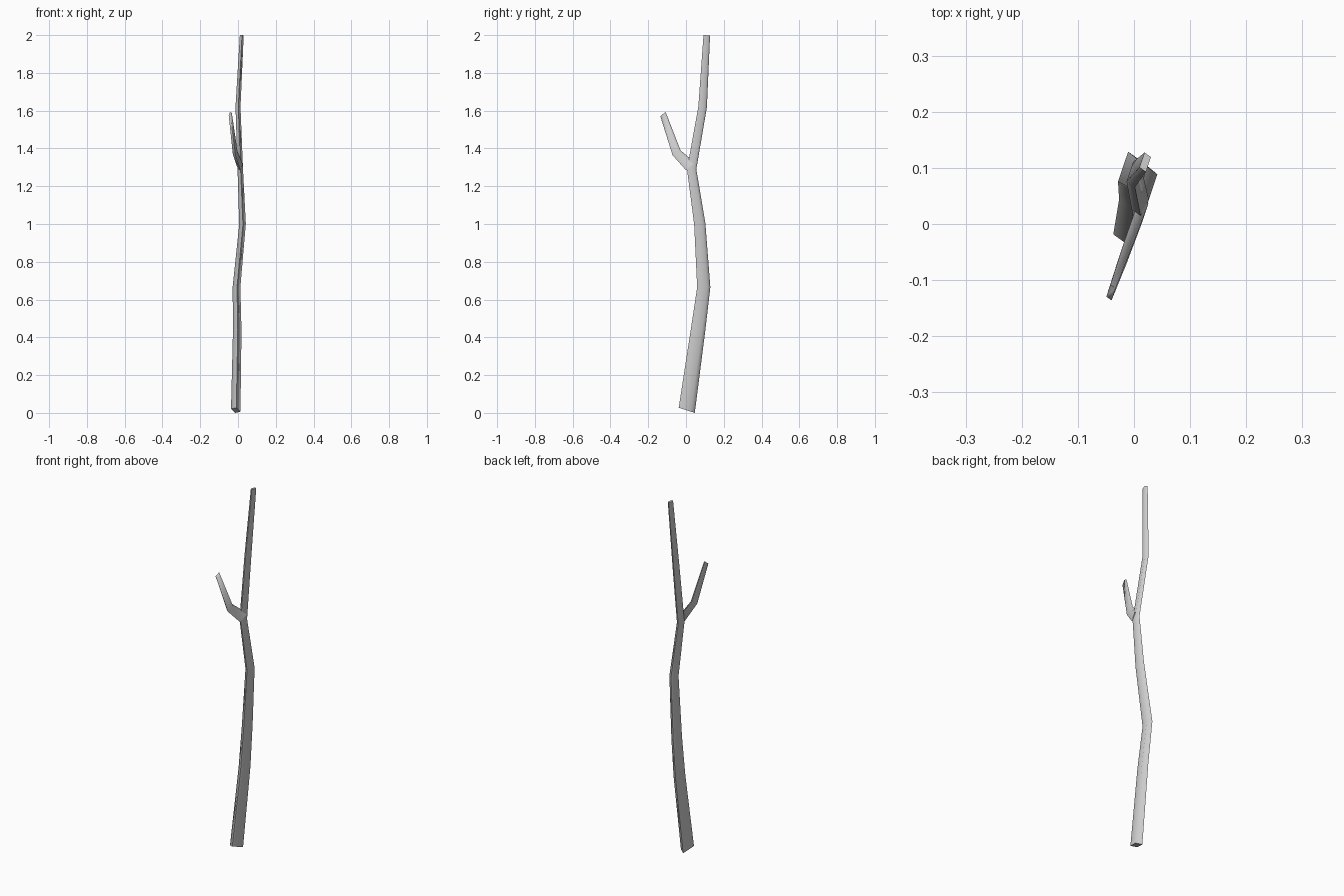
import bpy, bmesh, math
from mathutils import Vector

if "Cube" in bpy.data.objects:
    bpy.data.objects.remove(bpy.data.objects["Cube"])

# Slanted four-sided cross-section shared by trunk and branch
E1 = Vector((0.022, 0.065, 0))
E2 = Vector((0.028, -0.020, 0))
CORNERS = [(-E1 - E2) / 2, (-E1 + E2) / 2, (E1 + E2) / 2, (E1 - E2) / 2]


def limb(name, path):
    """Loft the section along (centre x, y, z, scale, tilt of z along y)."""
    bm = bmesh.new()
    rings = []
    for x, y, z, s, tilt in path:
        rings.append([bm.verts.new((x + c.x * s, y + c.y * s, z + c.y * s * tilt))
                      for c in CORNERS])
    for a, b in zip(rings, rings[1:]):
        for i in range(4):
            j = (i + 1) % 4
            bm.faces.new((a[i], a[j], b[j], b[i]))
    bm.faces.new(rings[0][::-1])
    bm.faces.new(rings[-1])
    bmesh.ops.recalc_face_normals(bm, faces=bm.faces)
    me = bpy.data.meshes.new(name)
    bm.to_mesh(me)
    bm.free()
    ob = bpy.data.objects.new(name, me)
    bpy.context.collection.objects.link(ob)
    bpy.ops.object.select_all(action='DESELECT')
    ob.select_set(True)
    bpy.context.view_layer.objects.active = ob
    bpy.ops.object.shade_smooth_by_angle(angle=math.radians(80))
    return ob


# Crooked main stem
limb("trunk", [
    (-0.012, 0.004, 0.0136, 1.0, -0.32),
    (-0.004, 0.064, 0.44, 0.90, -0.1),
    (-0.008, 0.094, 0.665, 0.82, 0.0),
    (0.024, 0.073, 1.00, 0.70, 0.1),
    (0.012, 0.030, 1.29, 0.58, 0.0),
    (0.000, 0.088, 1.62, 0.53, -0.1),
    (0.020, 0.110, 1.999, 0.41, -0.05),
])

# Short fork leaning forward
limb("side_branch", [
    (0.012, 0.024, 1.305, 0.55, 0.9),
    (-0.015, -0.050, 1.377, 0.50, 0.6),
    (-0.041, -0.122, 1.582, 0.33, 0.8),
])
